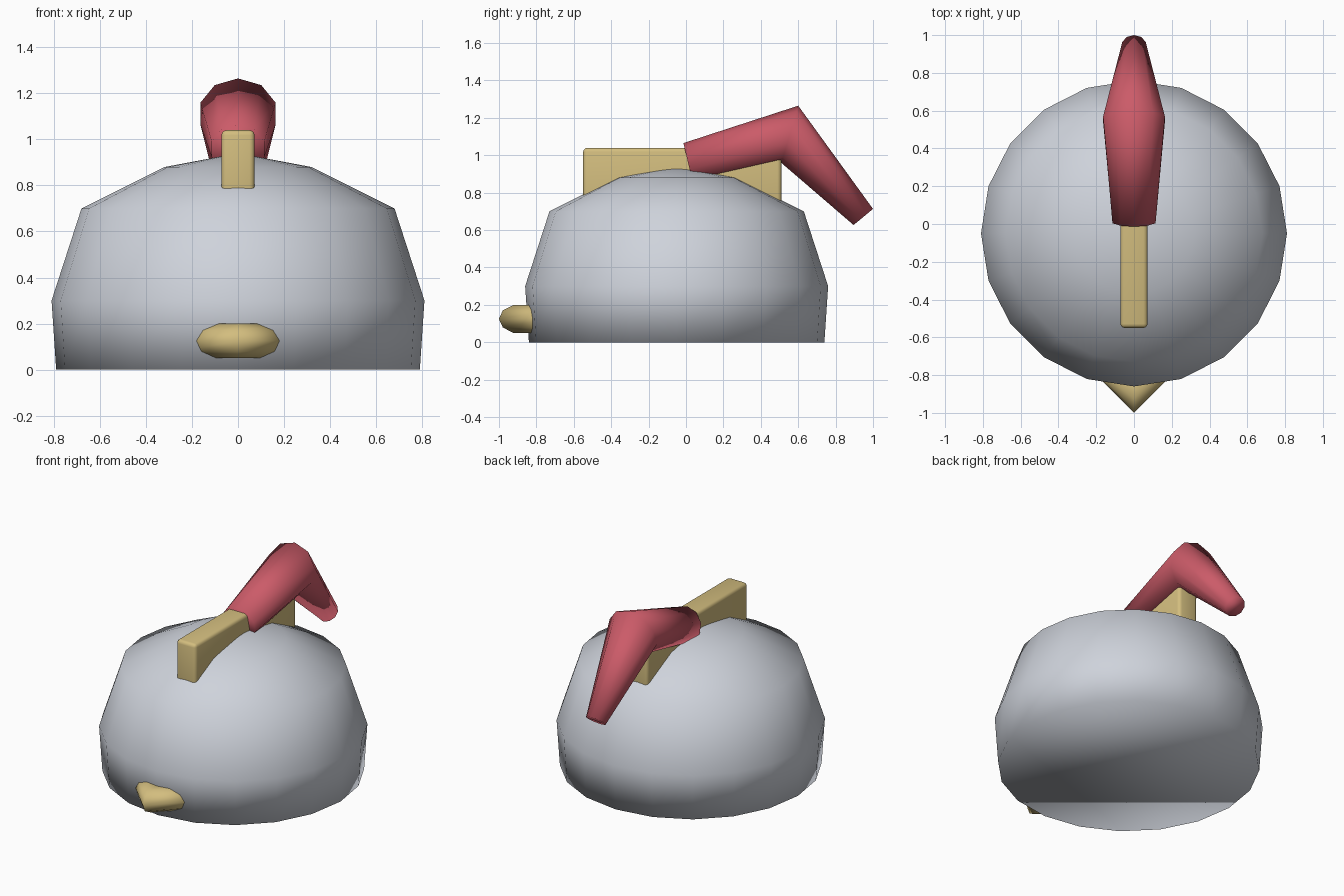
import bpy
import bmesh
from math import cos, sin, pi
from mathutils import Vector

cube = bpy.data.objects.get("Cube")
if cube:
    bpy.data.objects.remove(cube, do_unlink=True)


def material(name, rgb):
    mat = bpy.data.materials.new(name)
    mat.use_nodes = True
    color = (*rgb, 1)
    mat.diffuse_color = color
    bsdf = next(n for n in mat.node_tree.nodes if n.type == 'BSDF_PRINCIPLED')
    bsdf.inputs["Base Color"].default_value = color
    bsdf.inputs["Roughness"].default_value = 0.6
    return mat


def finish(name, bm, mat):
    bmesh.ops.recalc_face_normals(bm, faces=bm.faces)
    for face in bm.faces:
        face.smooth = True
    mesh = bpy.data.meshes.new(name)
    bm.to_mesh(mesh)
    bm.free()
    mesh.materials.append(mat)
    obj = bpy.data.objects.new(name, mesh)
    bpy.context.collection.objects.link(obj)
    return obj


def loft(bm, rings, apex=None):
    """Skin closed rings of points, capping the start and capping or pointing the end."""
    loops = [[bm.verts.new(p) for p in ring] for ring in rings]
    n = len(loops[0])
    for a, b in zip(loops, loops[1:]):
        for i in range(n):
            j = (i + 1) % n
            bm.faces.new((a[i], a[j], b[j], b[i]))
    bm.faces.new(loops[0][::-1])
    if apex is None:
        bm.faces.new(loops[-1])
    else:
        tip = bm.verts.new(apex)
        for i in range(n):
            bm.faces.new((loops[-1][i], loops[-1][(i + 1) % n], tip))


def ring(center, u, w, sides):
    """Elliptical ring spanned by the half axes u and w."""
    c, u, w = Vector(center), Vector(u), Vector(w)
    angles = [2 * pi * i / sides for i in range(sides)]
    return [c + u * cos(a) + w * sin(a) for a in angles]


grey = material("stone grey", (0.62, 0.65, 0.71))
tan = material("tan", (0.65, 0.51, 0.21))
red = material("soft red", (0.60, 0.105, 0.14))

# Domed body
bm = bmesh.new()
profile = [(0.79, 0), (0.81, 0.3), (0.68, 0.7), (0.32, 0.88)]
loft(bm, [ring((0, -0.05, z), (r, 0, 0), (0, r, 0), 20) for r, z in profile],
     apex=(0, -0.05, 0.94))
finish("body", bm, grey)

# Upright bar across the top, sunk into the dome
bm = bmesh.new()
bmesh.ops.create_cube(bm, size=1)
bmesh.ops.scale(bm, vec=(0.144, 1.06, 0.38), verts=bm.verts)
bmesh.ops.translate(bm, vec=(0, -0.02, 0.85), verts=bm.verts)
bar = finish("top_bar", bm, tan)
bevel = bar.modifiers.new("soft_edges", 'BEVEL')
bevel.width = 0.022
bevel.segments = 3

# Bent red sleeve: centre, half axis in the bend plane, half width
bm = bmesh.new()
stations = [
    ((0, 0.012, 0.957), (0, -0.026, 0.108), 0.12),
    ((0, 0.555, 1.112), (0, 0.045, 0.153), 0.172),
    ((0, 0.948, 0.67), (0, 0.052, 0.043), 0.065),
]
loft(bm, [ring(c, u, (w, 0, 0), 10) for c, u, w in stations])
finish("red_sleeve", bm, red)

# V-shaped front lip with a mitred corner
bm = bmesh.new()
r = 0.078
d = r * 0.7071
loft(bm, [
    ring((-0.2, -0.69, 0.125), (-d, -d, 0), (0, 0, r), 10),
    ring((0, -0.89, 0.125), (0, -2 * d, 0), (0, 0, r), 10),
    ring((0.2, -0.69, 0.125), (d, -d, 0), (0, 0, r), 10),
])
finish("front_lip", bm, tan)
